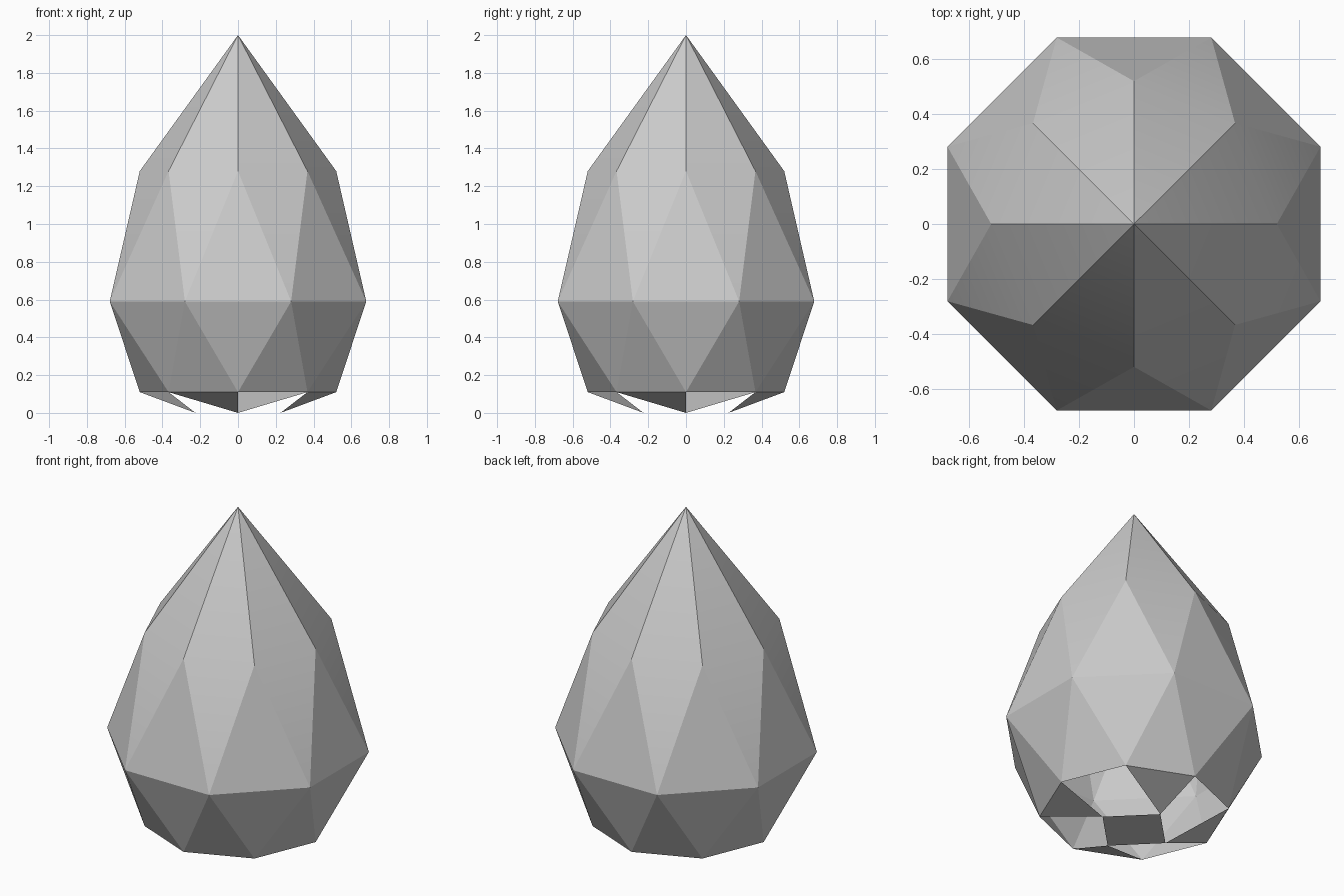
import bpy, bmesh, math

if "Cube" in bpy.data.objects:
    bpy.data.objects.remove(bpy.data.objects["Cube"])

grey = bpy.data.materials.new("light grey")
grey.diffuse_color = (0.6, 0.6, 0.6, 1)
grey.use_nodes = True
grey.node_tree.nodes["Principled BSDF"].inputs["Base Color"].default_value = grey.diffuse_color

N = 8
bm = bmesh.new()


def ring(radius, z, count, offset=0.0):
    """Ring of vertices, starting at the given angle in degrees."""
    out = []
    for i in range(count):
        a = math.radians(offset) + math.tau * i / count
        out.append(bm.verts.new((radius * math.cos(a), radius * math.sin(a), z)))
    return out


apex = bm.verts.new((0, 0, 2))
shoulder = ring(0.52, 1.28, N)
girdle = ring(0.735, 0.59, N, 22.5)
lower = ring(0.52, 0.11, N)
tips = ring(0.225, 0.0, 4)

for i in range(N):
    j = (i + 1) % N
    # Crown: tall kite facets, each with a shallow fold
    bm.faces.new((apex, shoulder[i], shoulder[j]))
    bm.faces.new((shoulder[i], girdle[i], shoulder[j]))
    # Crown: triangles between the kites
    bm.faces.new((shoulder[j], girdle[i], girdle[j]))
    # Pavilion: alternating triangles below the girdle
    bm.faces.new((girdle[i], lower[i], lower[j]))
    bm.faces.new((girdle[i], lower[j], girdle[j]))

# Base: four pinwheel flaps around a small square, open between them
for k in range(4):
    bm.faces.new((lower[2 * k], lower[2 * k - 1], tips[k]))
bm.faces.new(tips[::-1])

for f in bm.faces:
    f.smooth = True

mesh = bpy.data.meshes.new("faceted_gem")
bm.to_mesh(mesh)
bm.free()
mesh.materials.append(grey)
gem = bpy.data.objects.new("faceted_gem", mesh)
bpy.context.collection.objects.link(gem)

# Soften only the shallow kite folds
bpy.context.view_layer.objects.active = gem
gem.select_set(True)
bpy.ops.object.shade_smooth_by_angle(angle=math.radians(16))
